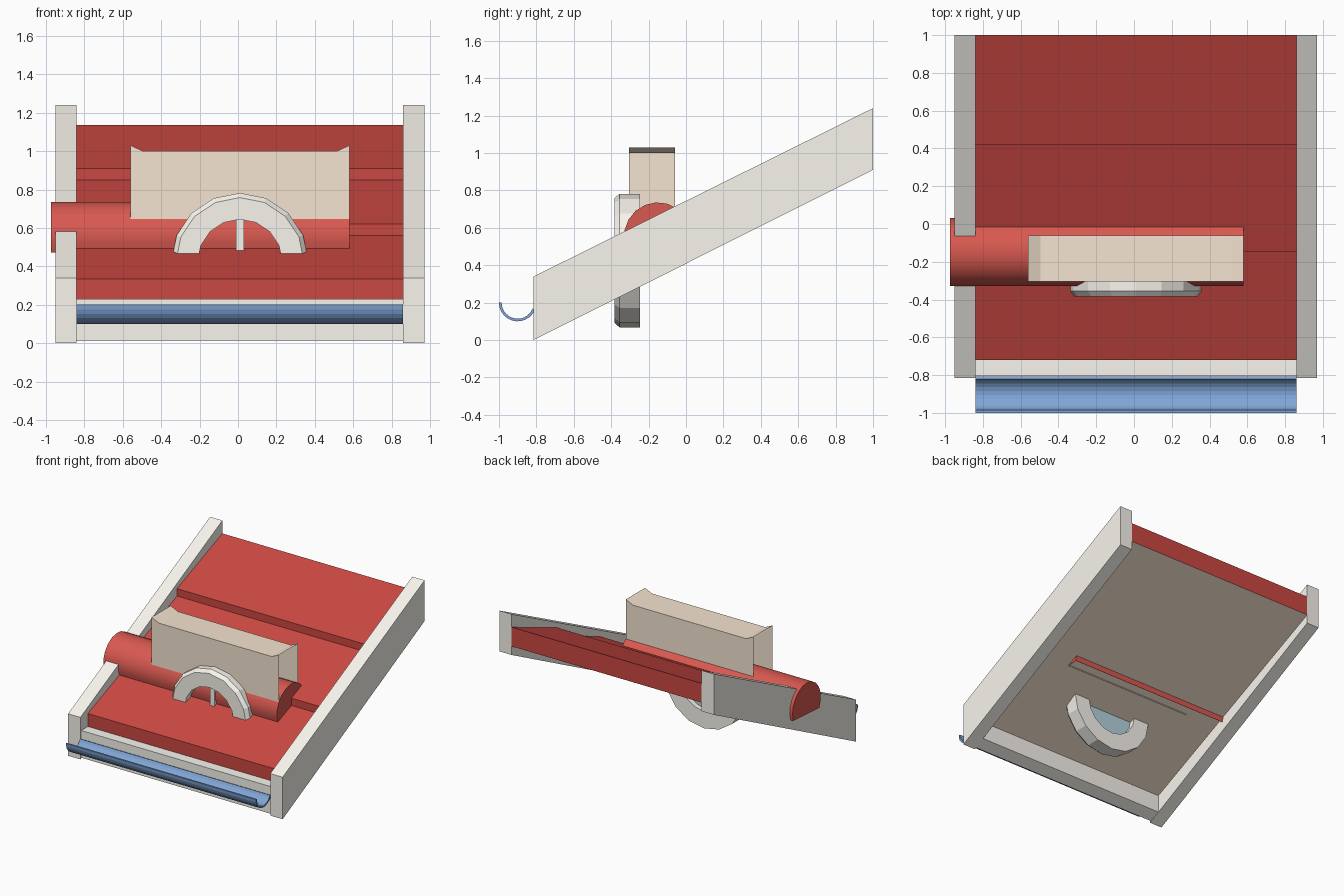
import bpy, bmesh, math

if "Cube" in bpy.data.objects:
    bpy.data.objects.remove(bpy.data.objects["Cube"])


def material(name, rgb):
    m = bpy.data.materials.new(name)
    m.diffuse_color = (*rgb, 1)
    m.use_nodes = True
    m.node_tree.nodes["Principled BSDF"].inputs["Base Color"].default_value = m.diffuse_color
    return m


RED = material("roof_red", (0.60, 0.065, 0.055))
RIDGE_RED = material("ridge_red", (0.69, 0.10, 0.08))
BEIGE = material("plaster_beige", (0.92, 0.78, 0.64))
CREAM = material("trim_cream", (0.95, 0.92, 0.86))
BLUE = material("gutter_blue", (0.22, 0.38, 0.68))
GLASS = material("window_glass", (0.45, 0.65, 0.72))


def finish(name, bm, mats=()):
    bmesh.ops.recalc_face_normals(bm, faces=bm.faces)
    me = bpy.data.meshes.new(name)
    bm.to_mesh(me)
    bm.free()
    for m in mats:
        me.materials.append(m)
    ob = bpy.data.objects.new(name, me)
    bpy.context.collection.objects.link(ob)
    return ob


def extrude(name, pts, lo, hi, mats=(), axis="x", skip=(), paint=None):
    """Prism from a 2D profile: (y, z) along x, or (x, z) along y."""
    bm = bmesh.new()
    place = (lambda p, t: (t, *p)) if axis == "x" else (lambda p, t: (p[0], t, p[1]))
    a, b = [[bm.verts.new(place(p, t)) for p in pts] for t in (lo, hi)]
    n = len(pts)
    for i in range(n):
        if i in skip:
            continue
        j = (i + 1) % n
        f = bm.faces.new((a[i], a[j], b[j], b[i]))
        if i == paint:
            f.material_index = 1
    bm.faces.new(a)
    bm.faces.new(b[::-1])
    return finish(name, bm, mats)


def rect(y0, y1, z0, z1):
    return [(y0, z0), (y1, z0), (y1, z1), (y0, z1)]


def arc(cy, cz, r, a0, a1, n):
    return [(cy + r * math.cos(math.radians(a0 + (a1 - a0) * i / n)),
             cz + r * math.sin(math.radians(a0 + (a1 - a0) * i / n))) for i in range(n + 1)]


# sloping side boards
board = [(-0.815, 0.0), (1.0, 0.91), (1.0, 1.24), (-0.815, 0.34)]
extrude("left_side_board", board, -0.95, -0.84, (CREAM,))
extrude("right_side_board", board, 0.86, 0.97, (CREAM,))

# three stepped roof courses with a beige underside
roof = [(-0.72, 0.19), (-0.72, 0.335), (-0.145, 0.56), (-0.145, 0.62),
        (0.42, 0.85), (0.42, 0.91), (1.0, 1.135), (1.0, 0.98)]
extrude("stepped_roof", roof, -0.84, 0.86, (RED, BEIGE), paint=7)

# eaves board with sloping underside, and gutter
extrude("eaves_board", [(-0.805, 0.01), (-0.72, 0.05), (-0.72, 0.23), (-0.805, 0.23)],
        -0.84, 0.86, (CREAM,))
gutter = arc(-0.90, 0.20, 0.10, 180, 338, 11) + arc(-0.90, 0.20, 0.086, 338, 180, 11)
extrude("gutter", gutter, -0.84, 0.86, (BLUE,))

# rounded cross ridge, open underneath
ridge = arc(-0.15, 0.555, 0.181, -20, 207, 12)
rounded = extrude("rounded_ridge", ridge, -0.975, 0.58, (RIDGE_RED,), skip=(12,))

# tall block with raised ends: a sleeve open at both ends and underneath
block = [(-0.56, 0.485), (-0.56, 1.03), (-0.495, 1.0), (0.515, 1.0), (0.58, 1.03), (0.58, 0.485)]
extrude("tall_block", block, -0.305, -0.06, (BEIGE,), axis="y", skip=(0, 4, 5))
extrude("block_inner_wall", rect(-0.305, -0.06, 0.70, 1.0), -0.21, -0.20, (BEIGE,))

# round window frame: profile of (radius, y) turned about the y axis
CX, CZ, SIDES = 0.01, 0.425, 16
section = [(0.22, -0.383), (0.333, -0.383), (0.357, -0.355), (0.357, -0.245), (0.22, -0.245)]
bm = bmesh.new()
rings = []
for s in range(SIDES):
    t = 2 * math.pi * s / SIDES
    rings.append([bm.verts.new((CX + r * math.cos(t), y, CZ + r * math.sin(t))) for r, y in section])
for s in range(SIDES):
    a, b = rings[s], rings[(s + 1) % SIDES]
    for i in range(len(section)):
        j = (i + 1) % len(section)
        bm.faces.new((a[i], a[j], b[j], b[i]))
finish("round_window_frame", bm, (CREAM,))

# window bar and pane
extrude("window_bar", rect(-0.345, -0.31, CZ - 0.22, CZ + 0.225), -0.01, 0.03, (CREAM,))
extrude("window_pane", arc(CX, CZ, 0.225, 0, 337.5, 15), -0.295, -0.285, (GLASS,), axis="y")

# smooth the curved ridge while keeping its ends crisp
bpy.context.view_layer.objects.active = rounded
rounded.select_set(True)
bpy.ops.object.shade_smooth_by_angle(angle=math.radians(30))
